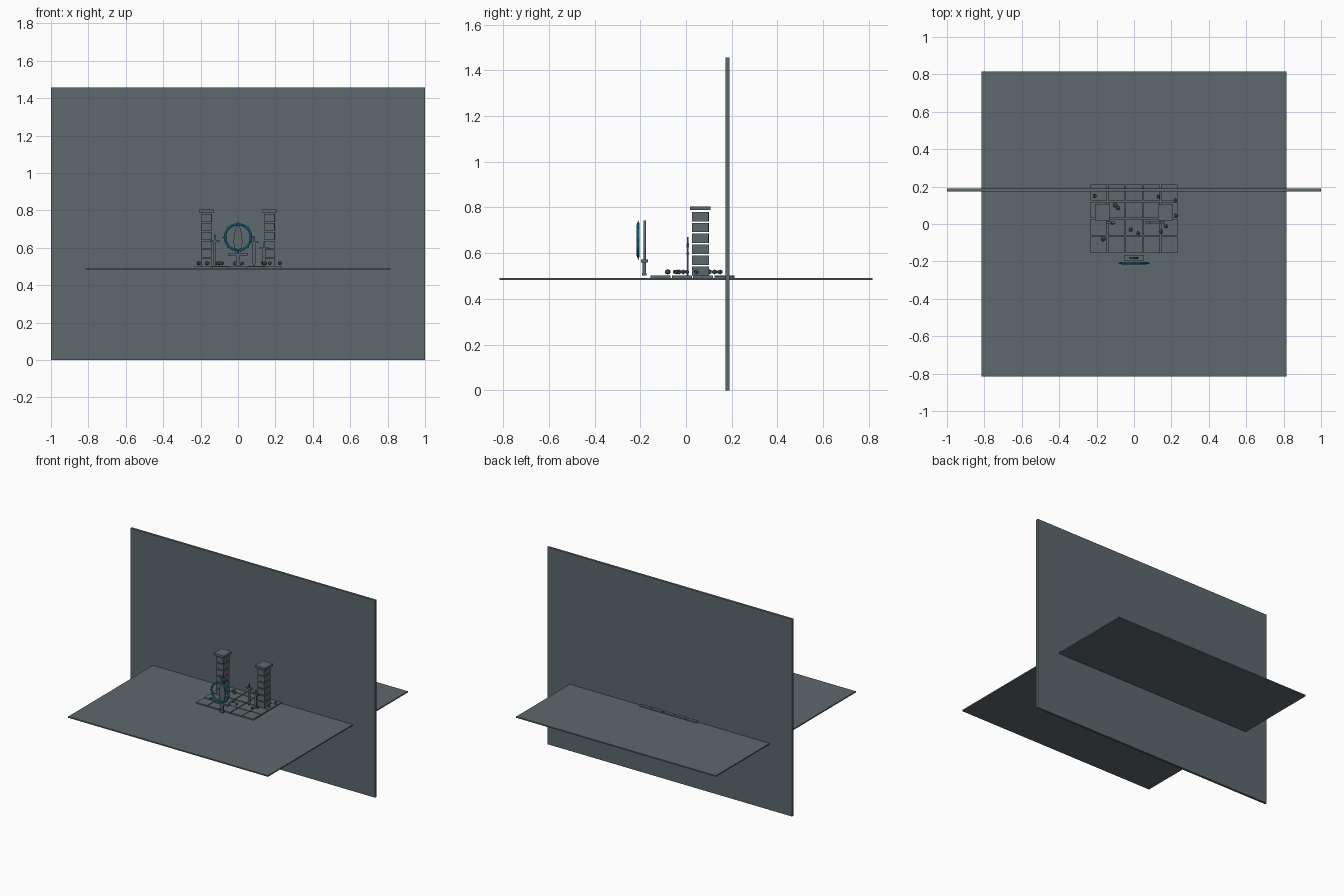
import bpy, bmesh, math, random
from mathutils import Matrix, Vector

random.seed(4)
if "Cube" in bpy.data.objects:
    bpy.data.objects.remove(bpy.data.objects["Cube"])


def material(name, colour):
    m = bpy.data.materials.new(name)
    m.use_nodes = True
    m.diffuse_color = colour
    m.node_tree.nodes["Principled BSDF"].inputs["Base Color"].default_value = colour
    return m


STONE = material("slate grey", (0.11, 0.138, 0.152, 1))
CYAN = material("glowing cyan", (0.01, 0.30, 0.43, 1))
FLOOR = 0.492


def finish(name, bm, mat):
    bmesh.ops.recalc_face_normals(bm, faces=bm.faces)
    mesh = bpy.data.meshes.new(name)
    bm.to_mesh(mesh)
    bm.free()
    mesh.materials.append(mat)
    ob = bpy.data.objects.new(name, mesh)
    bpy.context.collection.objects.link(ob)
    return ob


def add_box(bm, centre, size, turn=0):
    bmesh.ops.create_cube(bm, size=1, matrix=Matrix.Translation(centre)
                          @ Matrix.Rotation(turn, 4, 'Z') @ Matrix.Diagonal((*size, 1)))


def box(name, centre, size):
    bm = bmesh.new()
    add_box(bm, centre, size)
    return finish(name, bm, STONE)


# Back wall and ground slab
box("back_wall", (0, 0.182, 0.728), (2, 0.017, 1.456))
box("ground_slab", (0, 0, 0.4875), (1.632, 1.632, 0.009))

# Paving tiles
bm = bmesh.new()
for col in range(5):
    for row in range(4):
        top = FLOOR + 0.009 + random.uniform(-0.001, 0.001)
        add_box(bm, ((col - 2) * 0.0945, -0.111 + row * 0.093, (top + FLOOR) / 2),
                (0.089, 0.087, top - FLOOR))
finish("paving_tiles", bm, STONE)

# Stacked block pillars with caps
for side, label in ((-1, "right"), (1, "left")):
    bm = bmesh.new()
    for i in range(6):
        add_box(bm, (side * 0.168, 0.063, 0.522 + i * 0.0475), (0.057, 0.073, 0.041),
                random.uniform(-0.03, 0.03))
    add_box(bm, (side * 0.168, 0.063, 0.796), (0.081, 0.09, 0.016))
    finish(label + "_pillar", bm, STONE)


def slab(bm, outline, y, depth):
    """Extrude an (x, z) outline along y."""
    face = bm.faces.new([bm.verts.new((x, y - depth / 2, z)) for x, z in outline])
    ext = bmesh.ops.extrude_face_region(bm, geom=[face])
    bmesh.ops.translate(bm, vec=(0, depth, 0),
                        verts=[v for v in ext["geom"] if isinstance(v, bmesh.types.BMVert)])


# Central upright sword: blade, guard, grip and pommel
bm = bmesh.new()
half = [(0.014, 0.572), (0.024, 0.63), (0.021, 0.67), (0.011, 0.71)]
slab(bm, half + [(0, 0.742)] + [(-x, z) for x, z in reversed(half)], -0.181, 0.01)
add_box(bm, (0, -0.181, 0.566), (0.108, 0.03, 0.014))
add_box(bm, (0, -0.183, 0.534), (0.02, 0.016, 0.05))
add_box(bm, (0, -0.183, 0.508), (0.03, 0.02, 0.012))
finish("central_sword", bm, STONE)

# Small swords planted point down before the pillars
for n, (x, top) in enumerate(((-0.125, 0.67), (0.085, 0.66), (0.14, 0.63))):
    bm = bmesh.new()
    slab(bm, [(x, 0.498), (x + 0.008, 0.515), (x + 0.008, top - 0.035),
              (x - 0.008, top - 0.035), (x - 0.008, 0.515)], 0.008, 0.006)
    add_box(bm, (x, 0.008, top - 0.031), (0.05, 0.012, 0.008))
    add_box(bm, (x, 0.008, top - 0.014), (0.008, 0.008, 0.028))
    finish("planted_sword_%d" % (n + 1), bm, STONE)

# Glowing ring with short outward spikes
CENTRE = Vector((0, -0.209, 0.657))
bpy.ops.mesh.primitive_torus_add(location=CENTRE, rotation=(math.pi / 2, 0, 0),
                                 major_radius=0.069, minor_radius=0.0065,
                                 major_segments=32, minor_segments=8)
ring = bpy.context.object
ring.name = "glowing_ring"
ring.data.materials.append(CYAN)
bpy.ops.object.shade_smooth_by_angle()

bm = bmesh.new()
for i in range(8):
    spin = Matrix.Rotation(i * math.pi / 4, 4, 'Y')
    length = 0.014 if i % 2 == 0 else 0.008
    bmesh.ops.create_cone(bm, segments=4, radius1=0.005, radius2=0, depth=length,
                          cap_ends=True, matrix=Matrix.Translation(CENTRE) @ spin
                          @ Matrix.Translation((0, 0, 0.073 + length / 2)))
finish("ring_spikes", bm, CYAN)

# Scattered rubble
spots = [(-0.1, 0.1), (-0.085, 0.085), (-0.165, -0.08), (-0.017, -0.03), (0.022, -0.048),
         (0.13, 0.145), (0.17, -0.012), (0.145, -0.04), (0.222, 0.125), (0.225, 0.045),
         (-0.21, 0.15), (-0.115, 0.005)]
bm = bmesh.new()
for x, y in spots:
    r = random.uniform(0.011, 0.015)
    squash = Matrix.Diagonal((1, random.uniform(0.8, 1), 0.85, 1))
    bmesh.ops.create_icosphere(bm, subdivisions=1, radius=r,
                               matrix=Matrix.Translation((x, y, 0.518))
                               @ Matrix.Rotation(random.uniform(0, 3), 4, 'Z') @ squash)
finish("rubble", bm, STONE)
